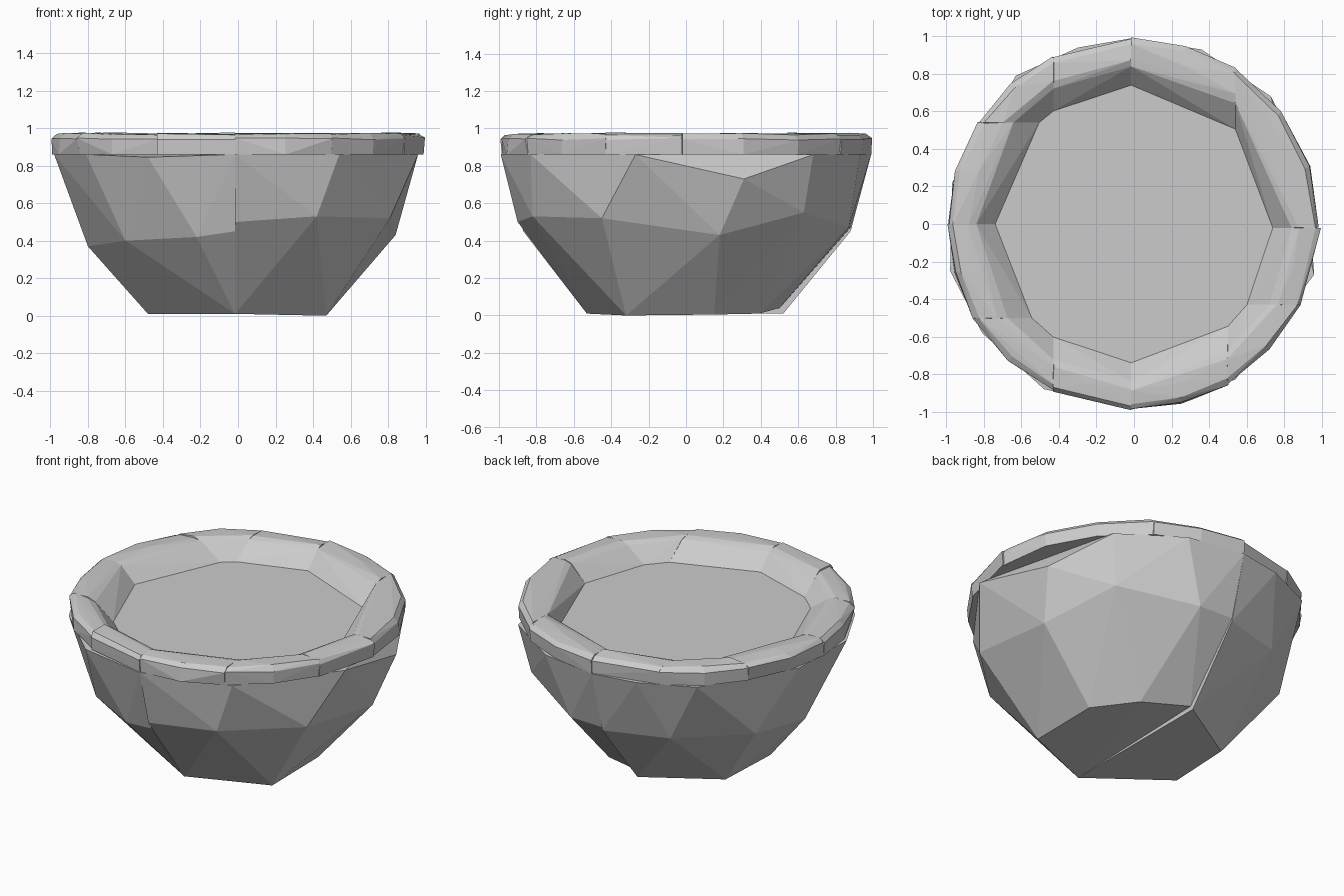
import bpy, bmesh, random
from math import atan2, cos, sin, pi, sqrt

if "Cube" in bpy.data.objects:
    bpy.data.objects.remove(bpy.data.objects["Cube"])

random.seed(4)


def hull(name, points):
    """Flat-faced convex chunk around a few points."""
    bm = bmesh.new()
    for p in points:
        bm.verts.new(p)
    out = bmesh.ops.convex_hull(bm, input=bm.verts)
    junk = [v for v in bm.verts if not v.link_faces]
    bmesh.ops.delete(bm, geom=junk, context='VERTS')
    bmesh.ops.recalc_face_normals(bm, faces=bm.faces)
    me = bpy.data.meshes.new(name)
    bm.to_mesh(me)
    bm.free()
    ob = bpy.data.objects.new(name, me)
    bpy.context.collection.objects.link(ob)
    return ob


# Bowl: two solid faceted halves meeting at x = 0
S = -0.015
T = 0.86
hull("bowl_right_half", [
    (S, -0.99, T), (0.54, -0.83, T), (0.96, -0.27, T), (0.73, 0.68, T),
    (0.36, 0.93, T), (S, 0.99, T), (0.92, 0.31, 0.73),
    (S, -0.90, 0.50), (0.42, -0.82, 0.53), (0.81, -0.45, 0.52),
    (0.84, 0.18, 0.43), (0.67, 0.63, 0.55), (0.22, 0.87, 0.47), (S, 0.88, 0.47),
    (S, -0.53, 0.01), (0.47, -0.32, 0), (0.47, 0.15, 0.005),
    (0.28, 0.39, 0.01), (S, 0.50, 0.04)])
hull("bowl_left_half", [
    (S, -0.99, T), (-0.48, -0.88, 0.845), (-0.81, -0.58, T), (-0.98, -0.25, T),
    (-0.97, 0.22, T), (-0.63, 0.79, T), (-0.30, 0.94, T), (S, 0.99, T),
    (S, -0.87, 0.45), (-0.22, -0.83, 0.42), (-0.60, -0.60, 0.40),
    (-0.80, -0.08, 0.37), (-0.78, 0.40, 0.45), (-0.42, 0.76, 0.46), (S, 0.88, 0.45),
    (S, -0.53, 0.01), (-0.48, -0.18, 0.01), (-0.46, 0.25, 0.01), (S, 0.52, 0.01)])

# Rim: chunky segments between axis-aligned cuts, listed clockwise from the back
cuts = [('x', -0.015, 1), ('x', 0.54, 1), ('y', -0.02, 1), ('y', -0.43, 1),
        ('x', 0.50, -1), ('x', -0.015, -1), ('x', -0.43, -1), ('y', -0.50, -1),
        ('y', 0.0, -1), ('y', 0.54, -1), ('x', -0.43, 1)]
profile = [(0.74, 0.86), (0.79, 0.90), (0.84, 0.965), (0.88, 0.978),
           (0.965, 0.975), (0.99, 0.95), (0.985, 0.86)]


def cut_angle(cut, r):
    axis, c, side = cut
    d = side * sqrt(r * r - c * c)
    return atan2(d, c) if axis == 'x' else atan2(c, d)


for i, a in enumerate(cuts):
    b = cuts[(i + 1) % len(cuts)]
    pts = []
    for r, z in profile:
        a0, a1 = cut_angle(a, r), cut_angle(b, r)
        span = (a0 - a1) % (2 * pi)
        n = max(1, round(span / 0.31))
        for k in range(n + 1):
            t = a0 - span * k / n
            j = random.uniform(-0.008, 0.008) if r > 0.85 else 0
            rr = min(r + j, 0.997)
            zz = z if z == 0.86 else z - random.uniform(0, 0.012)
            pts.append((rr * cos(t), rr * sin(t), zz))
    hull(f"rim_segment_{i + 1}", pts)
